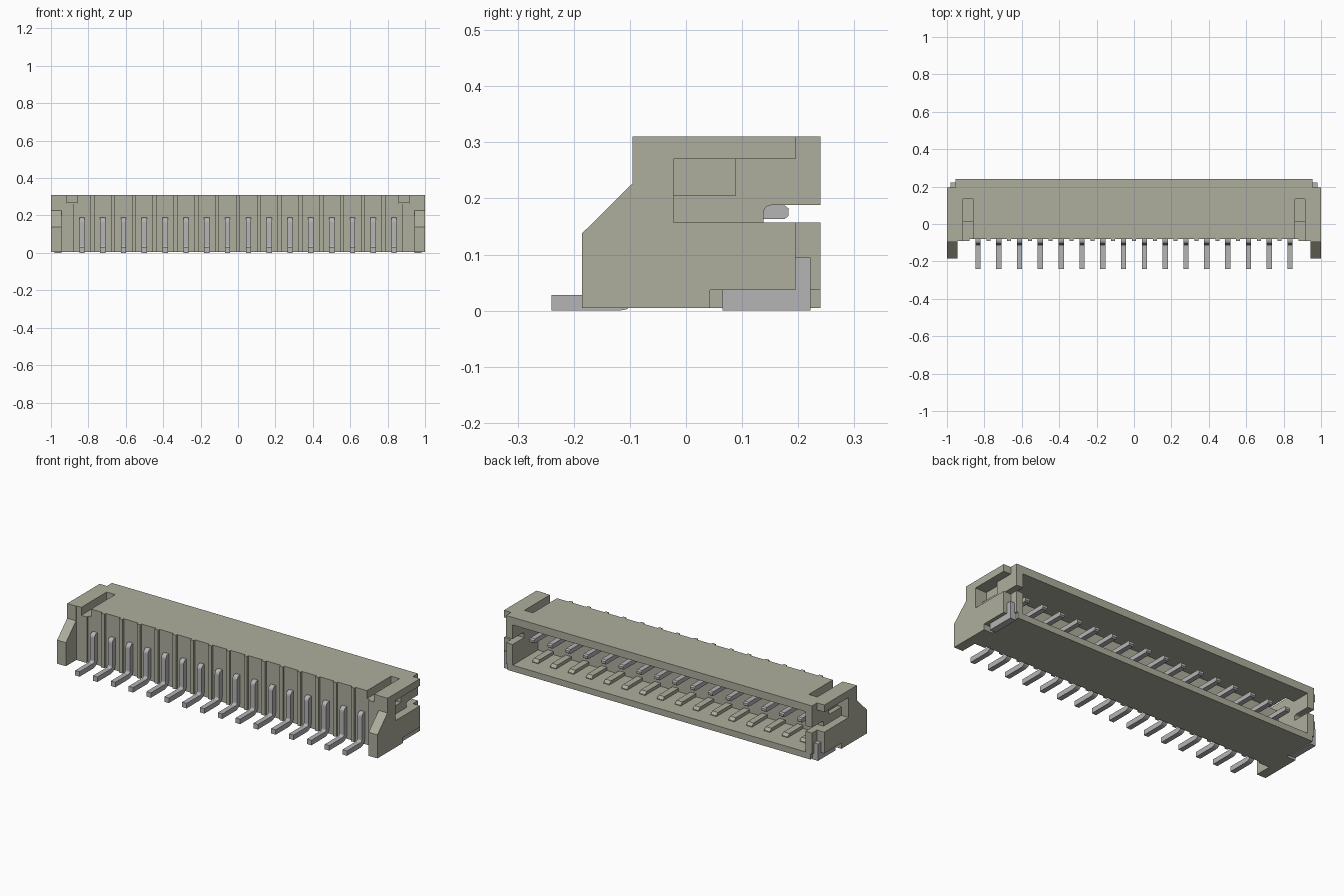
import bpy, bmesh, math

cube = bpy.data.objects.get("Cube")
if cube:
    bpy.data.objects.remove(cube, do_unlink=True)

PITCH = 0.1113
PIN_X = [(i - 7.5) * PITCH for i in range(16)]


def material(name, rgb):
    m = bpy.data.materials.new(name)
    m.use_nodes = True
    m.diffuse_color = (*rgb, 1)
    bsdf = m.node_tree.nodes["Principled BSDF"]
    bsdf.inputs["Base Color"].default_value = (*rgb, 1)
    bsdf.inputs["Roughness"].default_value = 0.6
    return m


PLASTIC = material("beige plastic", (0.42, 0.42, 0.34))
METAL = material("tinned metal", (0.46, 0.46, 0.47))


def prism(name, outline, x0, x1, mat):
    """Extrude a (y, z) outline from x0 to x1."""
    bm = bmesh.new()
    face = bm.faces.new([bm.verts.new((x0, y, z)) for y, z in outline])
    ext = bmesh.ops.extrude_face_region(bm, geom=[face])
    moved = [g for g in ext["geom"] if isinstance(g, bmesh.types.BMVert)]
    bmesh.ops.translate(bm, verts=moved, vec=(x1 - x0, 0, 0))
    bmesh.ops.recalc_face_normals(bm, faces=bm.faces)
    me = bpy.data.meshes.new(name)
    bm.to_mesh(me)
    bm.free()
    me.materials.append(mat)
    ob = bpy.data.objects.new(name, me)
    bpy.context.collection.objects.link(ob)
    return ob


def box(name, x0, x1, y0, y1, z0, z1, mat=PLASTIC):
    return prism(name, [(y0, z0), (y1, z0), (y1, z1), (y0, z1)], x0, x1, mat)


def cut(target, cutter):
    """Subtract the cutter, bake the result and drop the cutter."""
    cutter.hide_render = True
    mod = target.modifiers.new("cut", 'BOOLEAN')
    mod.operation = 'DIFFERENCE'
    mod.solver = 'EXACT'
    mod.object = cutter
    deps = bpy.context.evaluated_depsgraph_get()
    baked = bpy.data.meshes.new_from_object(target.evaluated_get(deps))
    target.modifiers.clear()
    target.data = baked
    bpy.data.objects.remove(cutter, do_unlink=True)


def arc(cy, cz, r, a0, a1, n=5):
    return [(cy + r * math.cos(math.radians(a0 + (a1 - a0) * i / n)),
             cz + r * math.sin(math.radians(a0 + (a1 - a0) * i / n)))
            for i in range(n + 1)]


# Housing: side profile extruded over the full width
housing = prism("housing", [(-.185, .005), (.24, .005), (.24, .31), (-.095, .31),
                            (-.095, .227), (-.185, .138)], -1, 1, PLASTIC)

# Front clearance between the two wings, then one shallow bay per pin
cut(housing, box("front_cutter", -.945, .945, -.3, -.092, -.1, .4))
for x in PIN_X:
    cut(housing, box("bay_cutter", x - .045, x + .045, -.3, -.08, -.1, .4))

# Plug cavity, open at the back
cut(housing, box("cavity_cutter", -.914, .914, .015, .3, .04, .267))

# Side details, the same on both ends
SIDE_CUTS = [
    (.955, 1.1, .195, .3, -.1, .4),       # stepped back corner
    (.955, 1.1, -.022, .3, .157, .27),    # side recess
    (.93, 1.1, -.022, .088, .205, .27),   # deeper latch pocket
    (.945, 1.1, .043, .3, -.1, .037),     # solder tab relief
    (.861, .914, -.3, .135, .265, .4),    # slot in the roof
]
for s in (-1, 1):
    for x0, x1, *yz in SIDE_CUTS:
        cut(housing, box("side_cutter", min(s * x0, s * x1), max(s * x0, s * x1), *yz))
    # Slot through the end wall with a rounded upper corner
    slot = [(.138, .157), (.3, .157), (.3, .188)] + arc(.152, .174, .014, 90, 180)
    cut(housing, prism("slot_cutter", slot, min(s * .88, s * 1.1), max(s * .88, s * 1.1), PLASTIC))

# Pins: flat foot, upright and straight contact with a bevelled tip
pin_outline = ([(-.24, 0)] + arc(-.12, .04, .04, -90, 0)
               + [(-.08, .163), (.175, .163), (.183, .169), (.183, .182), (.175, .188)]
               + arc(-.086, .166, .022, 90, 180)
               + arc(-.12, .04, .012, 0, -90) + [(-.24, .028)])
for i, x in enumerate(PIN_X):
    prism(f"pin_{i + 1}", pin_outline, x - .014, x + .014, METAL)
    # Low guide rib on the cavity floor with a sloped end
    prism(f"floor_rib_{i + 1}", [(.01, .035), (.152, .035), (.152, .044), (.138, .058), (.01, .058)],
          x - .018, x + .018, PLASTIC)

# L-shaped solder tabs at both ends
tab = [(.065, 0), (.222, 0), (.222, .095), (.195, .095), (.195, .037), (.065, .037)]
for side, s in (("left", 1), ("right", -1)):
    prism(f"solder_tab_{side}", tab, s * .943, s * .98, METAL)
